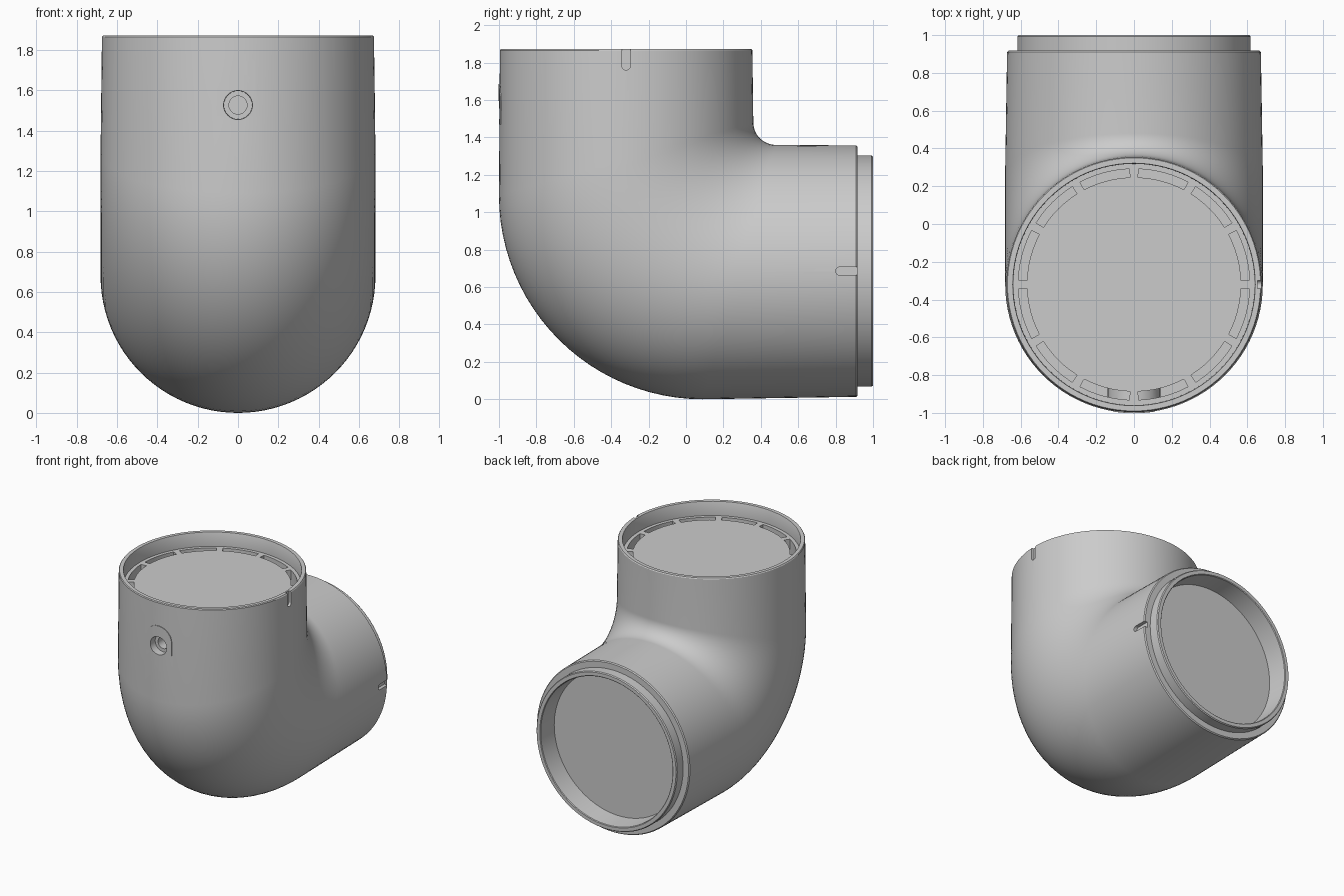
import bpy, bmesh
from math import sin, cos, pi, radians

if "Cube" in bpy.data.objects:
    bpy.data.objects.remove(bpy.data.objects["Cube"])

SEG = 96
CY, CZ = -0.32, 0.685      # axis of the upright socket / of the rear socket
HOLE_Z = 1.527


def new_object(name, bm):
    bmesh.ops.recalc_face_normals(bm, faces=bm.faces)
    me = bpy.data.meshes.new(name)
    bm.to_mesh(me)
    bm.free()
    ob = bpy.data.objects.new(name, me)
    bpy.context.collection.objects.link(ob)
    return ob


def ring(inner, outer, half_width, seg=SEG):
    """Ellipse spanning two (y, z) points, with a given half width in x."""
    cy, cz = (inner[0] + outer[0]) / 2, (inner[1] + outer[1]) / 2
    uy, uz = inner[0] - cy, inner[1] - cz
    return [(half_width * sin(a), cy + uy * cos(a), cz + uz * cos(a))
            for a in (2 * pi * i / seg for i in range(seg))]


def rear_ring(y, r, cz=CZ, seg=SEG):
    return ring((y, cz + r), (y, cz - r), r, seg)


def top_ring(z, r):
    return ring((CY + r, z), (CY - r, z), r)


def loft(bm, rings):
    """Closed solid through equal-sized rings."""
    loops = [[bm.verts.new(p) for p in r] for r in rings]
    n = len(loops[0])
    for a, b in zip(loops, loops[1:]):
        for i in range(n):
            j = (i + 1) % n
            bm.faces.new((a[i], a[j], b[j], b[i]))
    bm.faces.new(loops[0])
    bm.faces.new(loops[-1])


def solid(name, *ring_sets):
    bm = bmesh.new()
    for rings in ring_sets:
        loft(bm, rings)
    return new_object(name, bm)


def apply_boolean(ob, helper, operation):
    mod = ob.modifiers.new(helper.name, 'BOOLEAN')
    mod.operation, mod.solver, mod.object = operation, 'EXACT', helper
    bpy.context.view_layer.objects.active = ob
    bpy.ops.object.modifier_apply(modifier=mod.name)
    bpy.data.objects.remove(helper)


# Elbow body: rear spigot and recess, collar, bend, top rim and recess
rings = [rear_ring(y, r) for y, r in (
    (0.84, 0.57), (0.995, 0.58), (1.0, 0.585), (1.0, 0.612), (0.992, 0.618),
    (0.918, 0.618), (0.918, 0.665), (0.91, 0.672))]
BEND, R_OUT = 24, 1.09
for k in range(BEND + 1):
    t = radians(90 * (1 - k / BEND))
    inner = (0.48 - 0.12 * cos(t), 1.48 - 0.12 * sin(t))
    outer = (R_OUT - 1 - R_OUT * cos(t), R_OUT - R_OUT * sin(t))
    rings.append(ring(inner, outer, 0.682))
rings += [top_ring(z, r) for z, r in (
    (1.865, 0.675), (1.872, 0.67), (1.872, 0.642), (1.868, 0.64), (1.76, 0.639))]
body = solid("pipe_elbow", rings)

# Ring of deep curved slots in the floor of the top socket
slots = []
for k in range(12):
    angs = [radians(30 * k + 2.2 + 25.6 * i / 6) for i in range(7)]
    arc = [(0.612, a) for a in angs] + [(0.567, a) for a in reversed(angs)]
    slots.append([[(r * cos(a), CY + r * sin(a), z) for r, a in arc]
                  for z in (1.47, 1.80)])
apply_boolean(body, solid("floor_slots", *slots), 'DIFFERENCE')

# Boss around the screw hole, crossing the front slots
boss = solid("screw_boss", [rear_ring(y, 0.14, HOLE_Z, 32) for y in (-0.95, -0.86)])
apply_boolean(body, boss, 'UNION')

# Thin arched pad following the front wall
arch = [(-0.11, 1.47), (0.11, 1.47)]
arch += [(0.11 * cos(a), 1.575 + 0.11 * sin(a)) for a in (pi * i / 24 for i in range(25))]
pad = solid("front_pad", [[(x, y, z) for x, z in arch] for y in (-1.1, -0.96)])
apply_boolean(pad, solid("pad_trim", [top_ring(z, 0.682) for z in (1.3, 1.8)]), 'INTERSECT')
apply_boolean(body, pad, 'UNION')

# Stepped screw hole
hole = solid("screw_hole", [rear_ring(y, r, HOLE_Z, 32) for y, r in (
    (-1.1, 0.075), (-0.94, 0.07), (-0.94, 0.045), (-0.87, 0.045))])
apply_boolean(body, hole, 'DIFFERENCE')

# Round-ended alignment notches on the right side of both rims
half = [(0.022 * cos(a), -0.022 * sin(a)) for a in (pi * i / 10 for i in range(11))]
notch = half + [(-0.022, 0.13), (0.022, 0.13)]
notches = solid(
    "rim_notches",
    [[(x, CY + u, 1.782 + v) for u, v in notch] for x in (0.655, 0.75)],
    [[(x, 0.822 + v, CZ + u) for u, v in notch] for x in (0.645, 0.75)])
apply_boolean(body, notches, 'DIFFERENCE')

# Smooth the curved walls, keep edges crisp
bpy.ops.object.select_all(action='DESELECT')
body.select_set(True)
bpy.context.view_layer.objects.active = body
bpy.ops.object.shade_smooth_by_angle(angle=radians(30))
